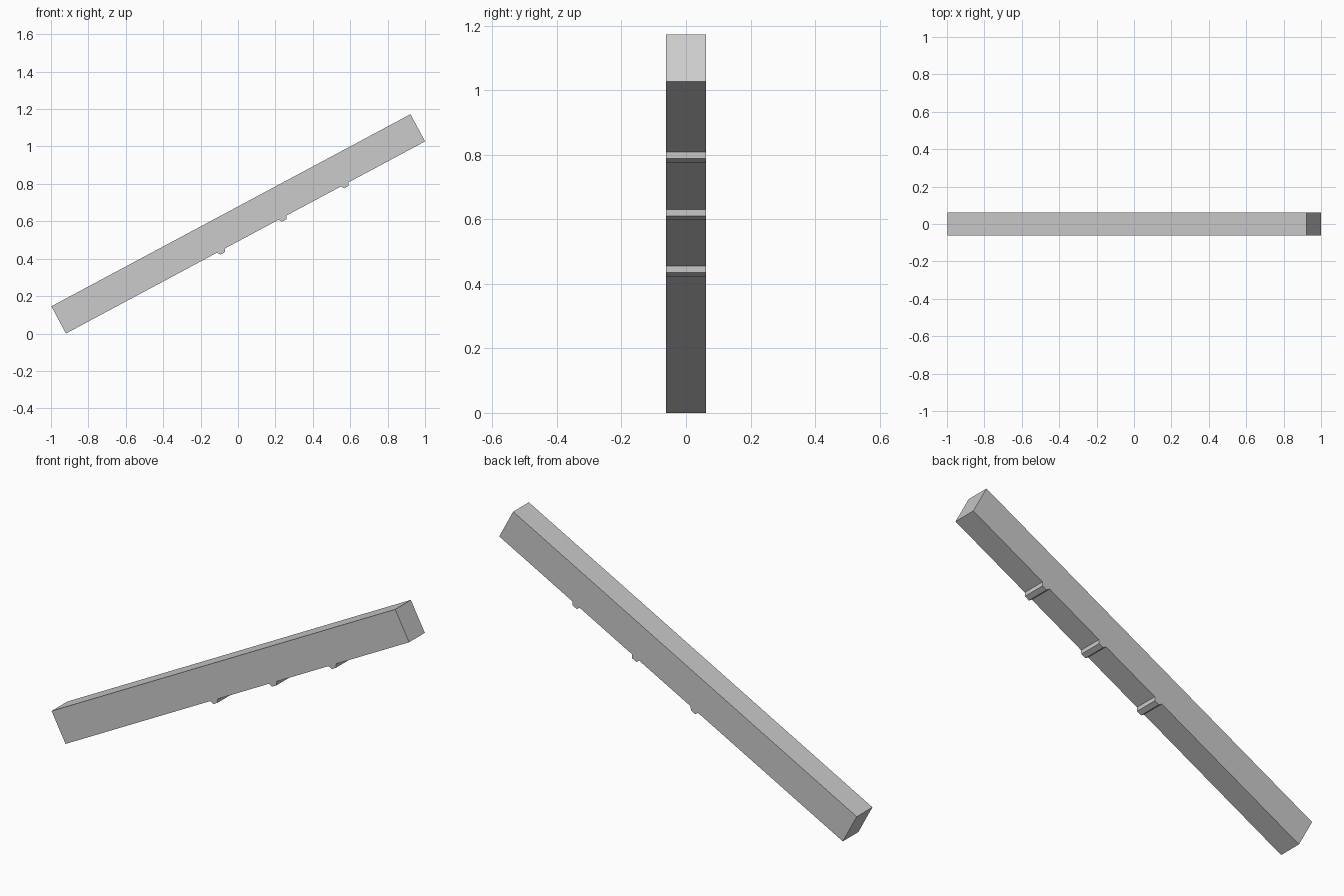
import bpy, bmesh, math
from mathutils import Vector

cube = bpy.data.objects.get("Cube")
if cube:
    bpy.data.objects.remove(cube, do_unlink=True)

grey = bpy.data.materials.new("light grey")
grey.use_nodes = True
colour = (0.6, 0.6, 0.6, 1)
grey.diffuse_color = colour
grey.node_tree.nodes["Principled BSDF"].inputs["Base Color"].default_value = colour

# Beam direction, from the low end to the high end
low = Vector((-0.92, 0, 0))
high = Vector((1.0, 0, 1.027))
along = (high - low).normalized()
across = Vector((-along.z, 0, along.x))
length = (high - low).length
depth = 0.165
half_width = 0.0625

# Nubs: half-hexagon ridges under the beam
nub_starts = (0.917, 1.29, 1.667)
nub_side = 0.02
nub_flat = 0.027
drop = nub_side * math.sin(math.radians(60))
inset = nub_side / 2

profile = [(0, 0)]
for s in nub_starts:
    profile += [(s, 0), (s + inset, -drop),
                (s + inset + nub_flat, -drop), (s + 2 * inset + nub_flat, 0)]
profile += [(length, 0), (length, depth), (0, depth)]

# Extrude the side profile across the width
bm = bmesh.new()
front = [bm.verts.new(low + along * u + across * v + Vector((0, -half_width, 0)))
         for u, v in profile]
face = bm.faces.new(front)
extruded = bmesh.ops.extrude_face_region(bm, geom=[face], use_keep_orig=True)
back = [g for g in extruded["geom"] if isinstance(g, bmesh.types.BMVert)]
bmesh.ops.translate(bm, verts=back, vec=(0, 2 * half_width, 0))
bmesh.ops.recalc_face_normals(bm, faces=bm.faces)

mesh = bpy.data.meshes.new("notched_beam")
bm.to_mesh(mesh)
bm.free()
mesh.materials.append(grey)
beam = bpy.data.objects.new("notched_beam", mesh)
bpy.context.collection.objects.link(beam)
